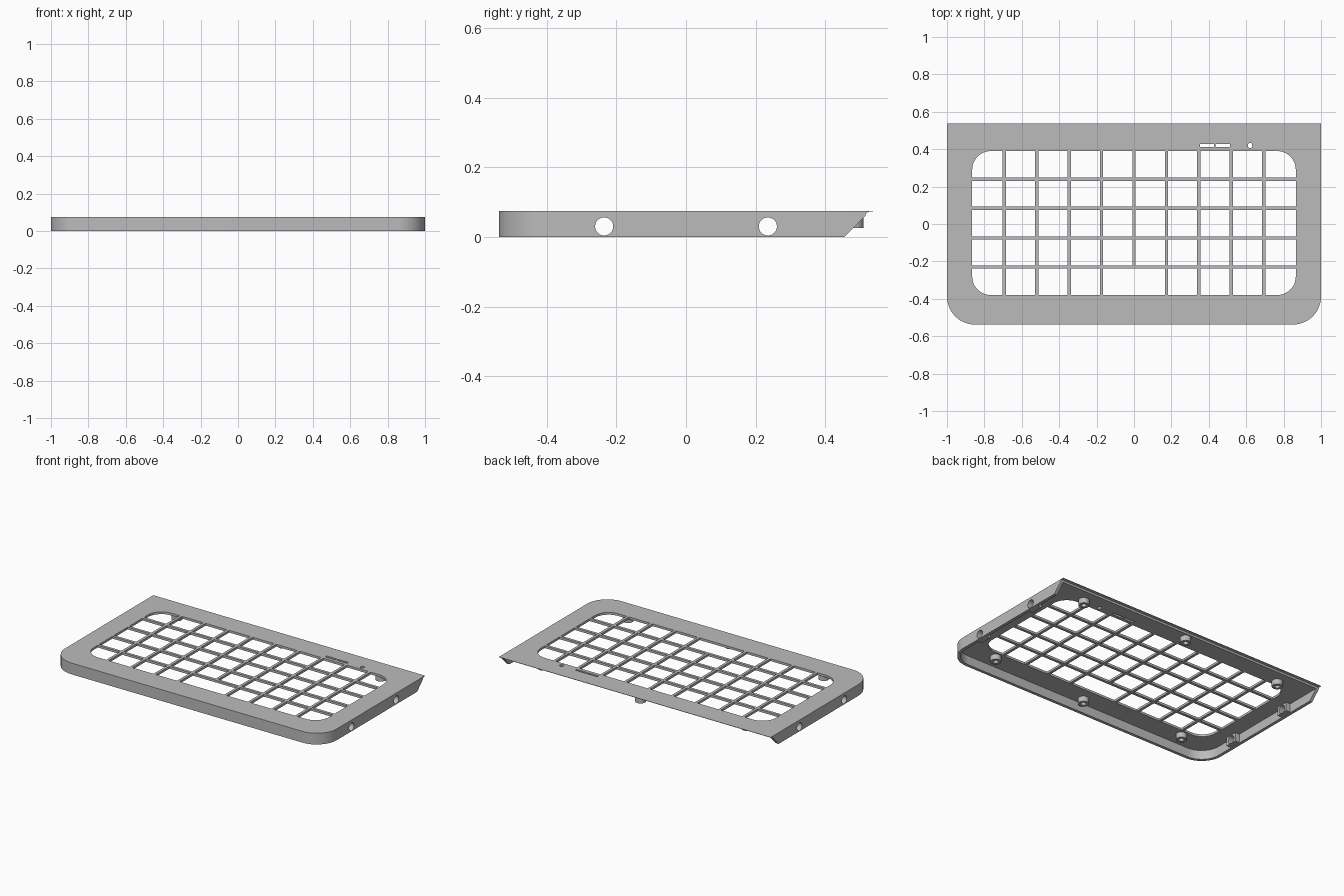
import bpy, bmesh
from math import sin, cos, pi, radians
from mathutils import Vector, Matrix

cube = bpy.data.objects.get("Cube")
if cube:
    bpy.data.objects.remove(cube, do_unlink=True)

grey = bpy.data.materials.new("plain_grey")
grey.use_nodes = True
colour = (0.5, 0.5, 0.5, 1)
grey.diffuse_color = colour
grey.node_tree.nodes["Principled BSDF"].inputs["Base Color"].default_value = colour

HALF_X, HALF_Y = 1.0, 0.5375
TOP, UNDER = 0.075, 0.06
BACK = 0.515           # where the full plate thickness stops
WALL = 0.02


def finish(name, mesh):
    """Link a mesh as a named object with smooth shading and sharp edges."""
    obj = bpy.data.objects.new(name, mesh)
    bpy.context.scene.collection.objects.link(obj)
    mesh.materials.clear()
    mesh.materials.append(grey)
    for p in mesh.polygons:
        p.use_smooth = True
    mesh.set_sharp_from_angle(angle=radians(30))
    return obj


def from_bmesh(name, bm):
    bmesh.ops.recalc_face_normals(bm, faces=bm.faces)
    mesh = bpy.data.meshes.new(name)
    bm.to_mesh(mesh)
    bm.free()
    return finish(name, mesh)


def arc(cx, cy, r, start, end, n=12):
    return [(cx + r * cos(radians(start + (end - start) * i / n)),
             cy + r * sin(radians(start + (end - start) * i / n))) for i in range(n + 1)]


def rounded_rect(x0, x1, y0, y1, radii):
    """Counter-clockwise outline; radii start at the low corner (x0, y0)."""
    pts = []
    corners = [(x0, y0, 1, 1), (x1, y0, -1, 1), (x1, y1, -1, -1), (x0, y1, 1, -1)]
    for k, ((x, y, sx, sy), r) in enumerate(zip(corners, radii)):
        a = 180 + 90 * k
        pts += arc(x + sx * r, y + sy * r, r, a, a + 90) if r else [(x, y)]
    return pts


def prism(bm, pts, offset):
    """Extrude a closed loop of 3D points by an offset."""
    face = bm.faces.new([bm.verts.new(p) for p in pts])
    out = bmesh.ops.extrude_face_region(bm, geom=[face], use_keep_orig=True)
    moved = [v for v in out["geom"] if isinstance(v, bmesh.types.BMVert)]
    bmesh.ops.translate(bm, verts=moved, vec=offset)


def cut(obj, cutter):
    """Apply a boolean difference, then drop the cutter."""
    mod = obj.modifiers.new("cut", 'BOOLEAN')
    mod.operation, mod.solver, mod.object = 'DIFFERENCE', 'EXACT', cutter
    deps = bpy.context.evaluated_depsgraph_get()
    mesh = bpy.data.meshes.new_from_object(obj.evaluated_get(deps))
    name = obj.name
    bpy.data.objects.remove(obj, do_unlink=True)
    return finish(name, mesh)


# Top plate: outline with a hole for each grid cell, slots and a small hole
loops = [rounded_rect(-HALF_X, HALF_X, -HALF_Y, BACK, (0.15, 0.15, 0, 0))]
bar = 0.009
columns = [-0.865] + [0.1735 * i for i in range(-4, 5)] + [0.865]
rows = [-0.38, -0.23, -0.075, 0.085, 0.24, 0.39]
for i in range(10):
    for j in range(5):
        first, last, low, high = i == 0, i == 9, j == 0, j == 4
        if low and i == 5:
            continue       # the lower middle cell is double width
        right = i + 2 if low and i == 4 else i + 1
        radii = [0.1 if c else 0 for c in
                 (first and low, last and low, last and high, first and high)]
        loops.append(rounded_rect(columns[i] + (0 if first else bar),
                                  columns[right] - (0 if last else bar),
                                  rows[j] + (0 if low else bar),
                                  rows[j + 1] - (0 if high else bar), radii))
for x in (0.352, 0.437):
    loops.append(rounded_rect(x, x + 0.077, 0.413, 0.428, (0, 0, 0, 0)))
loops.append(rounded_rect(0.61, 0.632, 0.406, 0.434, (0.01,) * 4))

curve = bpy.data.curves.new("plate_outline", 'CURVE')
curve.dimensions, curve.fill_mode = '2D', 'BOTH'
curve.extrude = (TOP - UNDER) / 2
for pts in loops:
    spline = curve.splines.new('POLY')
    spline.points.add(len(pts) - 1)
    for point, (x, y) in zip(spline.points, pts):
        point.co = (x, y, 0, 1)
    spline.use_cyclic_u = True
outline = bpy.data.objects.new("plate_outline", curve)
bpy.context.scene.collection.objects.link(outline)
deps = bpy.context.evaluated_depsgraph_get()
plate_mesh = bpy.data.meshes.new_from_object(outline.evaluated_get(deps))
bpy.data.objects.remove(outline, do_unlink=True)
bm = bmesh.new()
bm.from_mesh(plate_mesh)
bmesh.ops.remove_doubles(bm, verts=bm.verts, dist=0.0001)
bmesh.ops.translate(bm, verts=bm.verts, vec=(0, 0, (TOP + UNDER) / 2))
from_bmesh("grid_plate", bm)

# Thin rear lip blending into the plate
bm = bmesh.new()
lip = [(BACK, UNDER), (0.517, 0.067), (0.521, 0.071), (0.527, 0.0725),
       (HALF_Y, 0.0725), (HALF_Y, TOP), (BACK, TOP)]
prism(bm, [(-HALF_X, y, z) for y, z in lip], (2 * HALF_X, 0, 0))
from_bmesh("rear_lip", bm)

# Wall round the front and sides, sliced at an angle at the back
bm = bmesh.new()
r = 0.15
cx, cy = HALF_X - r, -HALF_Y + r
outer = arc(-cx, cy, r, 180, 270) + arc(cx, cy, r, 270, 360)
inner = arc(cx, cy, r - WALL, 360, 270) + arc(-cx, cy, r - WALL, 270, 180)
ring = ([(-HALF_X, BACK)] + outer + [(HALF_X, BACK), (HALF_X - WALL, BACK)]
        + inner + [(WALL - HALF_X, BACK)])
prism(bm, [(x, y, 0) for x, y in ring], (0, 0, UNDER))
cut_result = bmesh.ops.bisect_plane(
    bm, geom=bm.verts[:] + bm.edges[:] + bm.faces[:], plane_co=(0, 0.455, 0),
    plane_no=Vector((0, 1, -1)).normalized(), clear_outer=True)
edges = [e for e in cut_result["geom_cut"] if isinstance(e, bmesh.types.BMEdge)]
bmesh.ops.holes_fill(bm, edges=edges)
walls = from_bmesh("side_wall", bm)

# Reinforcing blocks inside the wall behind each side hole
bm = bmesh.new()
for sx in (-1, 1):
    for y in (-0.235, 0.235):
        at = Matrix.Translation((sx * 0.965, y, 0.032))
        bmesh.ops.create_cube(bm, size=1, matrix=at @ Matrix.Diagonal((0.03, 0.08, 0.056, 1)))
blocks = from_bmesh("hole_blocks", bm)

# Round holes through both sides
bm = bmesh.new()
for y in (-0.235, 0.235):
    bmesh.ops.create_cone(bm, cap_ends=True, segments=32, radius1=0.026, radius2=0.026,
                          depth=2.2, matrix=Matrix.Translation((0, y, 0.03))
                          @ Matrix.Rotation(pi / 2, 4, 'Y'))
cutter = from_bmesh("hole_cutter", bm)
cutter.hide_render = True
for part in (walls, blocks):
    cut(part, cutter)
bpy.data.objects.remove(cutter, do_unlink=True)

# Hollow screw bosses under the plate
profile = [(0.016, UNDER), (0.016, 0.025), (0.033, 0.025), (0.033, UNDER)]
spots = [(0, 0.477), (0, -0.468)]
for s in (-1, 1):
    spots += [(s * 0.75, 0.43), (s * 0.72, -0.42)]
bm = bmesh.new()
for x, y in spots:
    verts = [bm.verts.new((x + rad, y, z)) for rad, z in profile]
    line = [bm.edges.new(pair) for pair in zip(verts, verts[1:])]
    bmesh.ops.spin(bm, geom=verts + line, cent=(x, y, 0), axis=(0, 0, 1),
                   angle=2 * pi, steps=32, use_merge=True)
bmesh.ops.remove_doubles(bm, verts=bm.verts, dist=0.0001)
from_bmesh("screw_bosses", bm)
